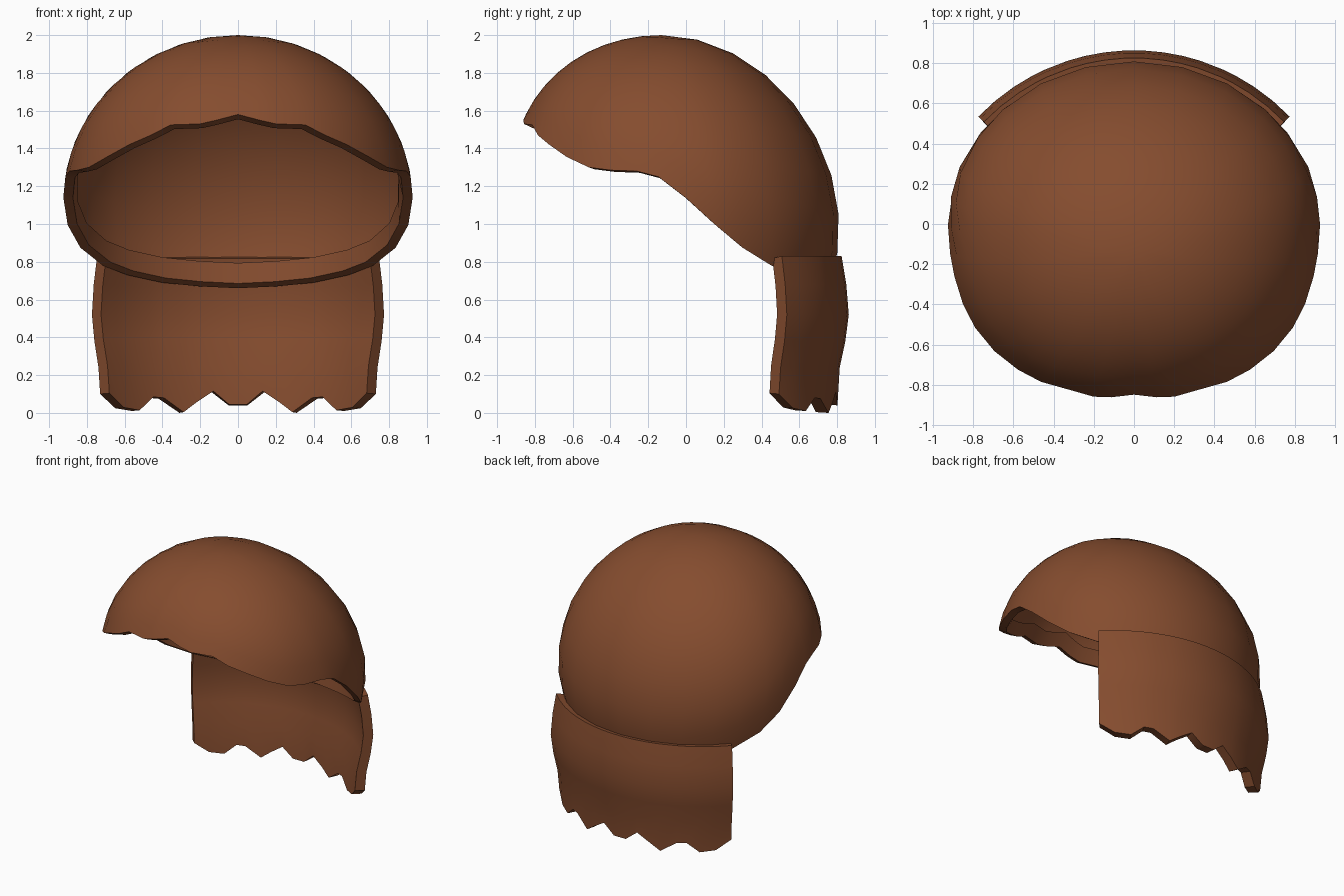
import bpy, bmesh, math

if "Cube" in bpy.data.objects:
    bpy.data.objects.remove(bpy.data.objects["Cube"])

brown = bpy.data.materials.new("brown_hair")
brown.diffuse_color = (0.235, 0.073, 0.028, 1)
brown.use_nodes = True
brown.node_tree.nodes["Principled BSDF"].inputs["Base Color"].default_value = brown.diffuse_color


def lerp_table(table, v):
    for (a, p), (b, q) in zip(table, table[1:]):
        if v <= b:
            return p + (q - p) * (v - a) / (b - a)
    return table[-1][1]


def sheet(name, rows, closed, thickness=0):
    """Skin rows of points (top to bottom), optionally thickened inwards."""
    bm = bmesh.new()
    vs = [[bm.verts.new(p) for p in row] for row in rows]
    n = len(rows[0])
    for up, low in zip(vs, vs[1:]):
        for j in range(n if closed else n - 1):
            k = (j + 1) % n
            bm.faces.new((low[j], low[k], up[k], up[j]))
    bmesh.ops.remove_doubles(bm, verts=bm.verts, dist=1e-4)
    me = bpy.data.meshes.new(name)
    bm.to_mesh(me)
    bm.free()
    ob = bpy.data.objects.new(name, me)
    bpy.context.collection.objects.link(ob)
    me.materials.append(brown)
    bpy.ops.object.select_all(action='DESELECT')
    bpy.context.view_layer.objects.active = ob
    ob.select_set(True)
    if thickness:
        mod = ob.modifiers.new("thickness", 'SOLIDIFY')
        mod.thickness = thickness
        mod.offset = -1
        mod.use_even_offset = True
        bpy.ops.object.modifier_apply(modifier=mod.name)
    bpy.ops.object.shade_smooth_by_angle(angle=math.radians(40))
    return ob


# Hair cap: leaning ellipsoid cut by an uneven rim (azimuth from front, rim height)
rim = [(0, 1.58), (8, 1.55), (14, 1.53), (25, 1.525), (32, 1.47), (40, 1.42),
       (49, 1.355), (58, 1.30), (66, 1.285), (75, 1.28), (82, 1.25), (90, 1.14), (100, 0.995),
       (110, 0.875), (123, 0.78), (135, 0.73), (150, 0.69), (165, 0.67), (180, 0.66)]
half = [a for a, _ in rim]
angles = half + [360 - a for a in half[-2:0:-1]]
RINGS = 9


def cap_ring(fraction, back=0.0, scale=1.0):
    """Ring at a fraction of the way from crown to rim, shrunk towards the centre."""
    row = []
    for a in angles:
        z_rim = lerp_table(rim, min(a, 360 - a))
        th = math.acos((z_rim - 1.12) / 0.88) * fraction - back
        t, r, ph = math.cos(th), math.sin(th), math.radians(a)
        depth = 0.80
        if math.cos(ph) > 0:  # deeper, slightly squarer front
            depth = 0.915
            r *= 1 + 0.032 * abs(math.sin(2 * ph))
        row.append((scale * 0.925 * r * math.sin(ph),
                    scale * (-0.13 * t - depth * r * math.cos(ph)),
                    1.12 + scale * 0.88 * t))
    return row


rows = [cap_ring(i / RINGS) for i in range(RINGS + 1)]
# The rim folds inwards and turns up into a short inner lip; the dome is a single sheet
rows += [cap_ring(1, 0, 0.945), cap_ring(1, 0.14, 0.93)]
sheet("hair_cap", rows, True)

# Back hair: curved curtain with a jagged lower edge (x, edge height), mirrored
edge = [(0.05, 0.04), (0.14, 0.11), (0.23, 0.055), (0.31, 0.0), (0.42, 0.075),
        (0.48, 0.08), (0.56, 0.01), (0.65, 0.025), (0.73, 0.1)]
cols = edge[::-1] + [(-x, z) for x, z in edge]
levels = [(0.83, 1.035), (0.68, 1.06), (0.52, 1.073), (0.38, 1.055), (0.24, 1.025), (None, 1.013)]
rows = []
for z, radius in levels:
    row = []
    for x, z_edge in cols:
        a = math.asin(x / 1.013)
        row.append((radius * math.sin(a), -0.21 + radius * math.cos(a),
                    z_edge if z is None else z))
    rows.append(row)
sheet("back_hair", rows, False, 0.07)
